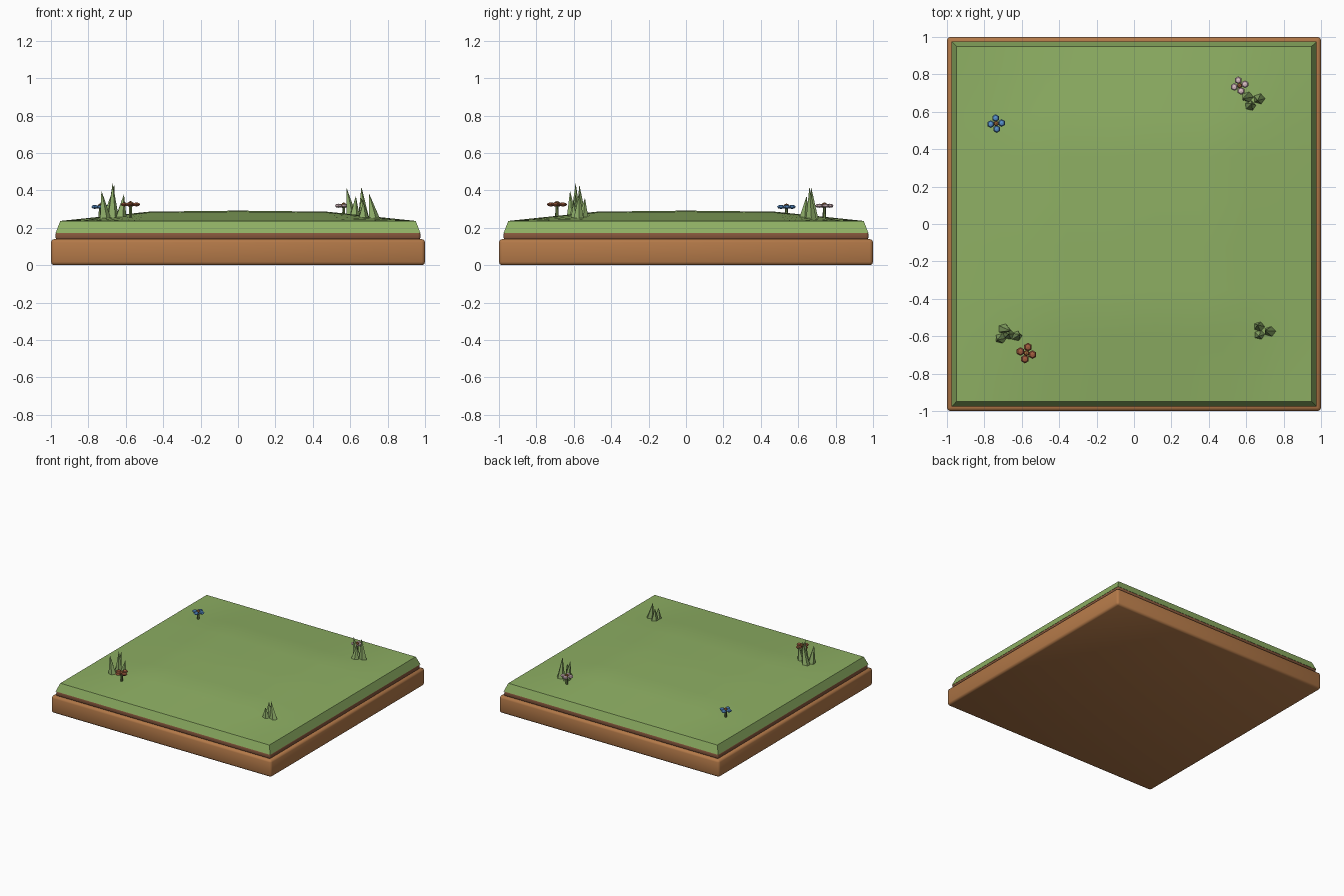
import bpy, bmesh, math
from mathutils import Vector

cube = bpy.data.objects.get("Cube")
if cube:
    bpy.data.objects.remove(cube, do_unlink=True)


def material(name, rgb):
    m = bpy.data.materials.new(name)
    m.use_nodes = True
    m.diffuse_color = (*rgb, 1)
    m.node_tree.nodes["Principled BSDF"].inputs["Base Color"].default_value = (*rgb, 1)
    return m


soil = material("soil brown", (0.45, 0.19, 0.065))
dark_soil = material("dark soil", (0.24, 0.095, 0.045))
grass = material("grass green", (0.27, 0.43, 0.125))
blade_green = material("blade green", (0.27, 0.42, 0.14))
stem_green = material("stem green", (0.13, 0.2, 0.06))
heart = material("flower heart brown", (0.32, 0.13, 0.04))
blue = material("petal blue", (0.1, 0.29, 0.62))
pink = material("petal pink", (0.72, 0.52, 0.56))
rust = material("petal rust", (0.36, 0.11, 0.05))


def finish(name, bm, mat, smooth=None):
    bmesh.ops.recalc_face_normals(bm, faces=bm.faces)
    mesh = bpy.data.meshes.new(name)
    bm.to_mesh(mesh)
    bm.free()
    mesh.materials.append(mat)
    ob = bpy.data.objects.new(name, mesh)
    bpy.context.collection.objects.link(ob)
    if smooth:
        bpy.ops.object.select_all(action="DESELECT")
        ob.select_set(True)
        bpy.context.view_layer.objects.active = ob
        bpy.ops.object.shade_smooth_by_angle(angle=math.radians(smooth))
    return ob


def slab(name, half, z0, z1, bevel, mat):
    bm = bmesh.new()
    bmesh.ops.create_cube(bm, size=1)
    for v in bm.verts:
        v.co = (v.co.x * 2 * half, v.co.y * 2 * half, z0 if v.co.z < 0 else z1)
    bmesh.ops.bevel(bm, geom=bm.edges[:], offset=bevel, segments=2,
                    profile=0.5, affect="EDGES")
    return finish(name, bm, mat, 50)


# Soil block and the thin darker layer on it
slab("soil_block", 1.0, 0.0, 0.14, 0.018, soil)
slab("soil_layer", 0.975, 0.135, 0.18, 0.012, dark_soil)


# Gently domed turf with a sloping skirt
EDGE, RIM, RISE = 0.95, 0.237, 0.055


def swell(t):
    t = abs(t) / EDGE
    return 1 - 0.2 * t if t < 0.5 else 1.8 * (1 - t)


def ground(x, y):
    return RIM + RISE * swell(x) * swell(y)


bm = bmesh.new()
bmesh.ops.create_grid(bm, x_segments=16, y_segments=16, size=EDGE)
rim = [e for e in bm.edges if e.is_boundary]
skirt = bmesh.ops.extrude_edge_only(bm, edges=rim)["geom"]
lower = {v for v in skirt if isinstance(v, bmesh.types.BMVert)}
for v in bm.verts:
    if v in lower:
        v.co.x *= 0.975 / EDGE
        v.co.y *= 0.975 / EDGE
        v.co.z = 0.173
    else:
        v.co.z = ground(v.co.x, v.co.y)
bmesh.ops.contextual_create(bm, geom=[e for e in bm.edges if e.is_boundary])
finish("turf", bm, grass, 30)


# Tufts: each blade is (base x, base y, tip x, tip y, tip height)
def tuft(name, blades):
    bm = bmesh.new()
    for i, (x, y, tx, ty, top) in enumerate(blades):
        base = ground(x, y) - 0.02
        ring = []
        for k in range(5):
            a = math.tau * k / 5 + i * 1.3
            ring.append(bm.verts.new((x + 0.036 * math.cos(a),
                                      y + 0.032 * math.sin(a), base)))
        tip = bm.verts.new((tx, ty, top))
        bm.faces.new(ring)
        for k in range(5):
            bm.faces.new((ring[k], ring[(k + 1) % 5], tip))
    finish(name, bm, blade_green)


tuft("tuft_back_left", [(0.61, 0.68, 0.58, 0.67, 0.415),
                        (0.67, 0.67, 0.66, 0.66, 0.42),
                        (0.62, 0.63, 0.63, 0.645, 0.37)])
tuft("tuft_front_right", [(-0.70, -0.56, -0.66, -0.57, 0.43),
                          (-0.71, -0.61, -0.73, -0.62, 0.40),
                          (-0.63, -0.60, -0.61, -0.59, 0.38),
                          (-0.67, -0.59, -0.67, -0.59, 0.44)])
tuft("tuft_front_left", [(0.67, -0.55, 0.66, -0.54, 0.36),
                         (0.73, -0.575, 0.70, -0.57, 0.385),
                         (0.67, -0.59, 0.67, -0.60, 0.34)])


# Flowers: stem, four flattened petals and a heart
def bead(bm, centre, radius, height):
    made = bmesh.ops.create_uvsphere(bm, u_segments=6, v_segments=4, radius=1)
    for v in made["verts"]:
        v.co = Vector((v.co.x * radius, v.co.y * radius, v.co.z * height)) + Vector(centre)


def flower(name, x, y, z, size, turn, petal_mat):
    bm = bmesh.new()
    stem = bmesh.ops.create_cone(bm, cap_ends=True, segments=6, radius1=0.01,
                                 radius2=0.008, depth=z - ground(x, y) + 0.02)
    bmesh.ops.translate(bm, verts=stem["verts"],
                        vec=(x, y, (z + ground(x, y) - 0.02) / 2))
    finish(name + "_stem", bm, stem_green)
    bm = bmesh.new()
    for k in range(4):
        a = turn + k * math.pi / 2
        r = 0.6 * size
        bead(bm, (x + r * math.cos(a), y + r * math.sin(a), z), 0.42 * size, 0.011)
    finish(name + "_petals", bm, petal_mat)
    bm = bmesh.new()
    bead(bm, (x, y, z + 0.004), 0.3 * size, 0.014)
    finish(name + "_heart", bm, heart)


flower("pink_flower", 0.565, 0.74, 0.318, 0.049, 0.25, pink)
flower("blue_flower", -0.737, 0.537, 0.312, 0.049, 0.1, blue)
flower("rust_flower", -0.575, -0.69, 0.325, 0.055, -0.25, rust)
